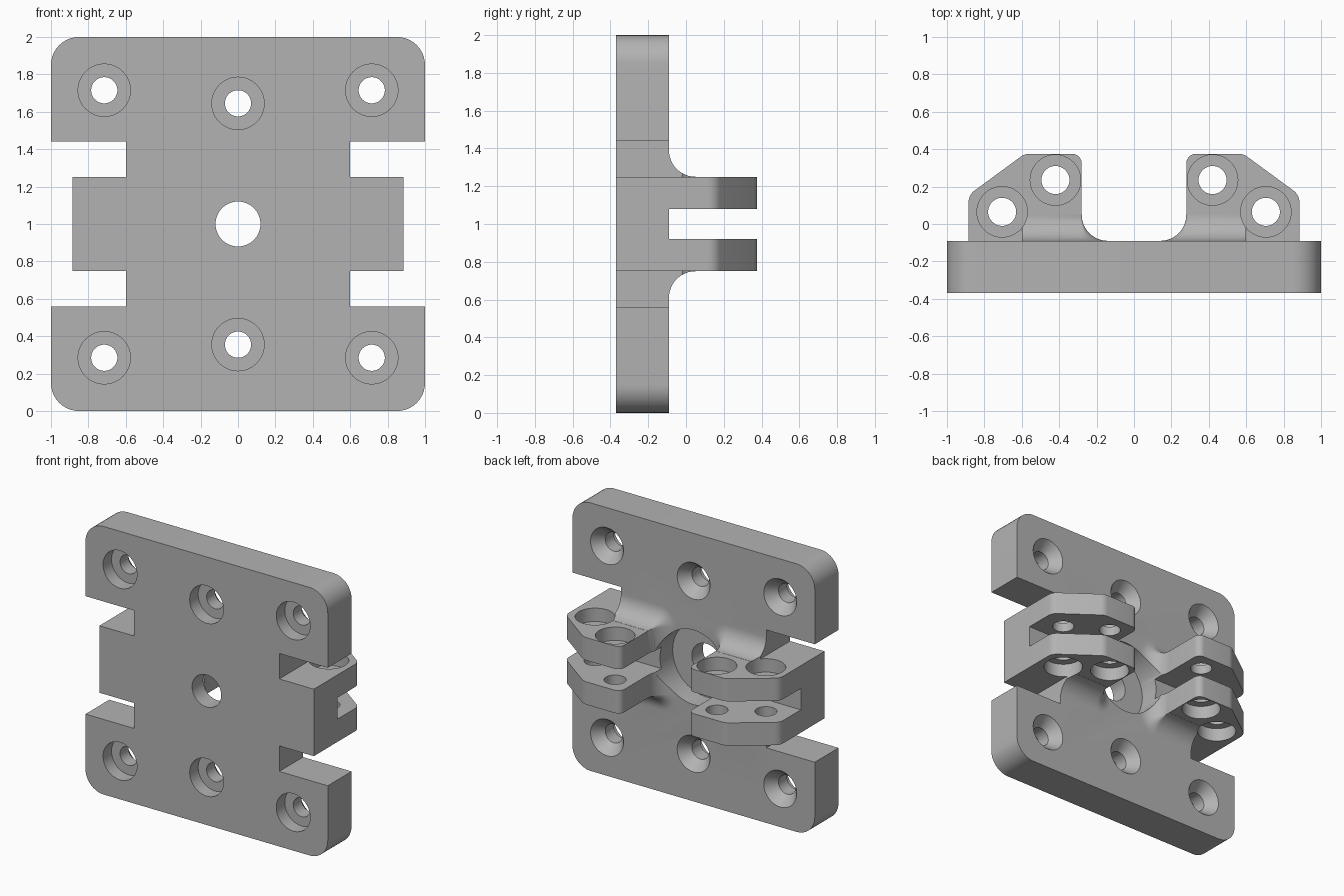
import bpy, bmesh
from math import sin, cos, pi
from mathutils import Vector

if "Cube" in bpy.data.objects:
    bpy.data.objects.remove(bpy.data.objects["Cube"])

FRONT, BACK = -0.37, -0.09      # plate faces
TAB, NOTCH = 0.885, 0.6         # half widths of middle tab and notched waist
LOW, HIGH = 0.75, 1.25          # height range of the lugs
INNER, FILLET = 0.28, 0.14      # inner side of lugs, blend radius

steel = bpy.data.materials.new("plain grey")
steel.use_nodes = True
GREY = (0.45, 0.45, 0.45, 1)
steel.diffuse_color = GREY
steel.node_tree.nodes["Principled BSDF"].inputs["Base Color"].default_value = GREY


def loft(name, rings):
    """Closed solid through equally long rings of points."""
    bm = bmesh.new()
    loops = [[bm.verts.new(p) for p in ring] for ring in rings]
    n = len(loops[0])
    for a, b in zip(loops, loops[1:]):
        for i in range(n):
            bm.faces.new((a[i], a[(i + 1) % n], b[(i + 1) % n], b[i]))
    bm.faces.new(loops[0])
    bm.faces.new(loops[-1])
    bmesh.ops.recalc_face_normals(bm, faces=bm.faces)
    mesh = bpy.data.meshes.new(name)
    bm.to_mesh(mesh)
    bm.free()
    mesh.materials.append(steel)
    ob = bpy.data.objects.new(name, mesh)
    bpy.context.collection.objects.link(ob)
    return ob


def rounded(corners, steps=10):
    """Outline from (u, v, radius) corners."""
    out = []
    for i, (u, v, r) in enumerate(corners):
        p = Vector((u, v))
        if not r:
            out.append(p)
            continue
        a = (Vector(corners[i - 1][:2]) - p).normalized()
        b = (Vector(corners[(i + 1) % len(corners)][:2]) - p).normalized()
        half = a.angle(b) / 2
        reach = r * cos(half) / sin(half)
        centre = p + (a + b).normalized() * (r / sin(half))
        start, end = p + a * reach - centre, p + b * reach - centre
        sweep = pi - 2 * half
        for k in range(steps + 1):
            t = k / steps
            out.append(centre + (start * sin((1 - t) * sweep) + end * sin(t * sweep)) / sin(sweep))
    return out


def turned(name, profile, place, n=48):
    """Turned cutter; place maps (radial a, radial b, along) to a point."""
    angles = [2 * pi * i / n for i in range(n)]
    return loft(name, [[place(r * cos(t), r * sin(t), h) for t in angles] for r, h in profile])


def combine(body, tool, operation):
    mod = body.modifiers.new("join", 'BOOLEAN')
    mod.operation, mod.object, mod.solver = operation, tool, 'EXACT'
    bpy.context.view_layer.objects.active = body
    bpy.ops.object.modifier_apply(modifier=mod.name)
    bpy.data.objects.remove(tool)


# Plate outline: right half mirrored to the left, notches around the middle tab
half = [(1, 0, 0.15), (1, 0.56, 0), (NOTCH, 0.56, 0), (NOTCH, LOW, 0), (TAB, LOW, 0)]
half += [(x, 2 - z, r) for x, z, r in reversed(half)]
outline = rounded(half + [(-x, z, r) for x, z, r in reversed(half)])
plate = loft("mounting_plate", [[(x, y, z) for x, z in outline] for y in (FRONT, BACK)])

for side in (1, -1):
    # Lug block with chamfered outer corner
    plan = rounded([(INNER, -0.25, 0), (TAB, -0.25, 0), (TAB, 0.155, 0.08),
                    (0.585, 0.375, 0.08), (INNER, 0.375, 0.05)], 6)
    lug = loft("lug", [[(side * x, y, z) for x, y in plan] for z in (LOW, HIGH)])
    # Concave blend from lug down to plate
    rings = []
    for k in range(13):
        a = pi / 2 * k / 12
        d = max(FILLET * (1 - sin(a)), 0.001)
        y = BACK + FILLET * (1 - cos(a))
        shape = rounded([(NOTCH, LOW - d, 0), (NOTCH, HIGH + d, 0),
                         (INNER - d, HIGH + d, d), (INNER - d, LOW - d, d)], 8)
        if k == 0:
            rings.append([(side * x, -0.2, z) for x, z in shape])
        rings.append([(side * x, y, z) for x, z in shape])
    combine(lug, loft("blend", rings), 'UNION')
    # Slot that splits the block into two ears
    slot = loft("slot", [[(x, y, z) for x, y in ((-2, BACK), (2, BACK), (2, 1), (-2, 1))]
                         for z in (0.92, 1.08)])
    combine(lug, slot, 'DIFFERENCE')
    # Pin holes, counterbored from outside
    for cx, cy in ((0.42, 0.235), (0.705, 0.065)):
        pin = turned("pin_hole", [(0.135, 0.5), (0.135, 0.85), (0.075, 0.85), (0.075, 1.15),
                                  (0.135, 1.15), (0.135, 1.5)],
                     lambda a, b, h: (side * cx + a, cy + b, h))
        combine(lug, pin, 'DIFFERENCE')
    combine(plate, lug, 'UNION')

# Screw holes: counterbore in front, countersink at the back
for x, rise in ((-0.715, 0.715), (0, 0.645), (0.715, 0.715)):
    for z in (1 + rise, 1 - rise):
        screw = turned("screw_hole", [(0.14, FRONT - 0.1), (0.14, FRONT + 0.1), (0.07, FRONT + 0.1),
                                      (0.07, BACK - 0.08), (0.14, BACK + 0.005)],
                       lambda a, b, h: (x + a, h, z + b))
        combine(plate, screw, 'DIFFERENCE')

# Central bore with wide recess at the back
bore = turned("centre_bore", [(0.12, -0.5), (0.12, -0.24), (0.278, -0.24), (0.278, 0.2)],
              lambda a, b, h: (a, h, 1 + b), 64)
combine(plate, bore, 'DIFFERENCE')

# Tidy and shade
bm = bmesh.new()
bm.from_mesh(plate.data)
bmesh.ops.remove_doubles(bm, verts=bm.verts, dist=0.0005)
bm.to_mesh(plate.data)
bm.free()
bpy.ops.object.select_all(action='DESELECT')
plate.select_set(True)
bpy.context.view_layer.objects.active = plate
bpy.ops.object.shade_smooth_by_angle(angle=pi / 6)
